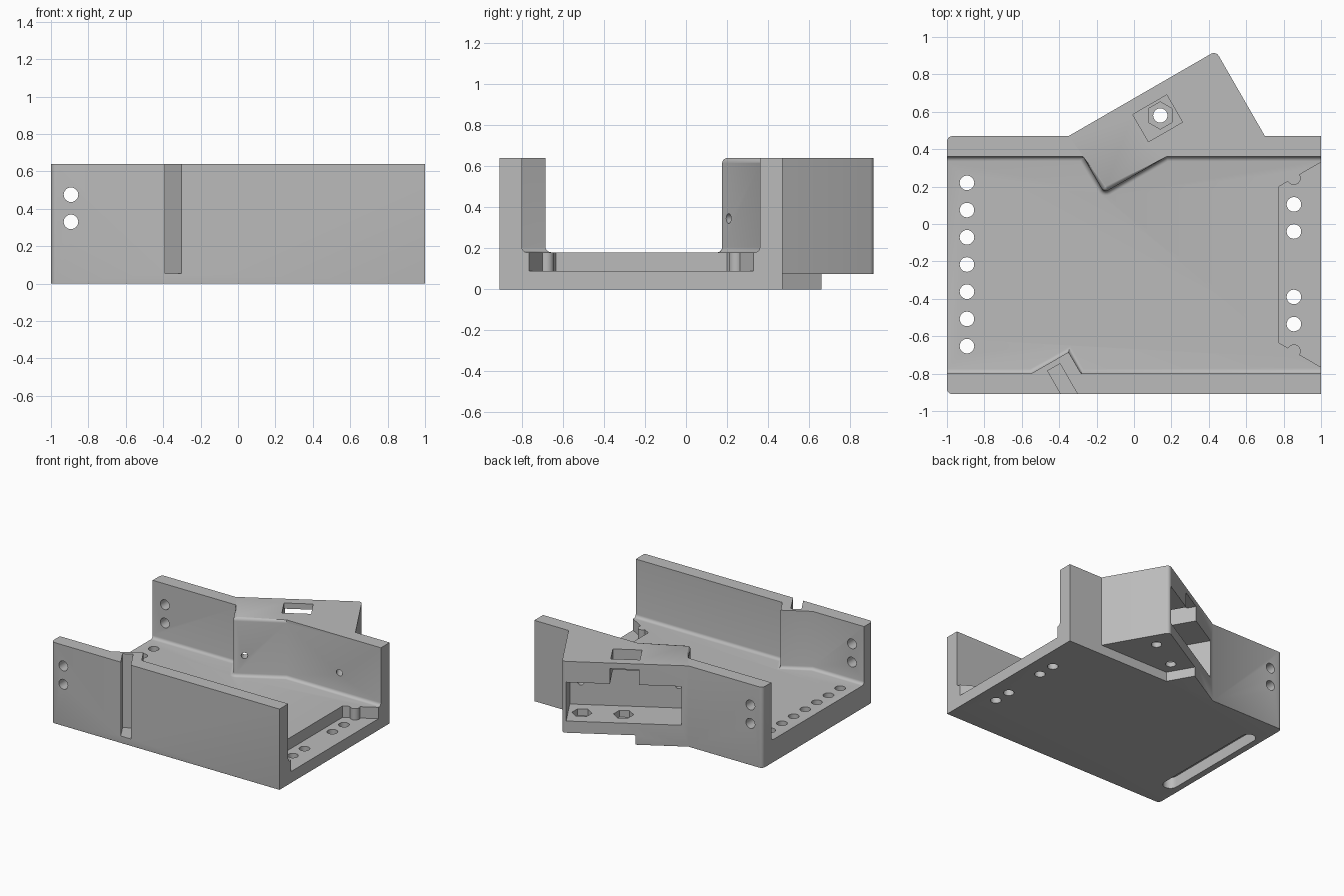
import bpy, bmesh, math
from mathutils import Vector

cube = bpy.data.objects.get("Cube")
if cube:
    bpy.data.objects.remove(cube, do_unlink=True)

grey = bpy.data.materials.new("plain_grey")
grey.use_nodes = True
tone = (0.5, 0.5, 0.5, 1)
grey.diffuse_color = tone
grey.node_tree.nodes["Principled BSDF"].inputs["Base Color"].default_value = tone

TOP, FLOOR = 0.64, 0.18
U = Vector((math.cos(math.radians(30)), 0.5))
V = Vector((-0.5, U.x))
PIVOT = Vector((-0.35, 0.47))


def plan(u, v):
    """Point in the slanted housing's own frame."""
    return tuple(PIVOT + U * u + V * v)


def finish(bm, name):
    bmesh.ops.recalc_face_normals(bm, faces=bm.faces)
    mesh = bpy.data.meshes.new(name)
    bm.to_mesh(mesh)
    bm.free()
    obj = bpy.data.objects.new(name, mesh)
    bpy.context.collection.objects.link(obj)
    return obj


def round_edges(bm, test, radius, segments=5):
    edges = [e for e in bm.edges if test(e.verts[0].co, e.verts[1].co)]
    if edges:
        bmesh.ops.bevel(bm, geom=edges, offset=radius, segments=segments,
                        profile=0.5, affect='EDGES', clamp_overlap=True)


def prism(name, points, z0, z1, rounds=()):
    bm = bmesh.new()
    base = bm.faces.new([bm.verts.new((x, y, z0)) for x, y in points])
    moved = bmesh.ops.extrude_face_region(bm, geom=[base])["geom"]
    top = [g for g in moved if isinstance(g, bmesh.types.BMVert)]
    bmesh.ops.translate(bm, verts=top, vec=(0, 0, z1 - z0))
    bmesh.ops.recalc_face_normals(bm, faces=bm.faces)
    for test, radius in rounds:
        round_edges(bm, test, radius)
    return finish(bm, name)


def slanted_box(name, u0, u1, v0, v1, z0, z1):
    return prism(name, [plan(u0, v0), plan(u1, v0), plan(u1, v1), plan(u0, v1)], z0, z1)


def rod(name, start, end, radius, sides=24):
    a, b = Vector(start), Vector(end)
    bm = bmesh.new()
    bmesh.ops.create_cone(bm, cap_ends=True, segments=sides, radius1=radius,
                          radius2=radius, depth=(b - a).length)
    obj = finish(bm, name)
    obj.data.transform((b - a).to_track_quat('Z', 'Y').to_matrix().to_4x4())
    for vert in obj.data.vertices:
        vert.co += (a + b) / 2
    return obj


def combine(tool, operation='DIFFERENCE'):
    tool.hide_render = True
    mod = body.modifiers.new("combine", 'BOOLEAN')
    mod.operation, mod.solver, mod.object = operation, 'EXACT', tool
    bpy.context.view_layer.objects.active = body
    bpy.ops.object.modifier_apply(modifier=mod.name)
    bpy.data.objects.remove(tool, do_unlink=True)


def upright(a, b):
    return abs(a.z - b.z) > 0.1


# Outer body, rounded along its lower edges and left corners
def outer_corner(a, b):
    return upright(a, b) and (a.x < -0.9 or a.y > 0.9)


def lower_edge(a, b):
    m = (a + b) / 2
    return max(a.z, b.z) < 0.001 and m.y < 0.8 and (m.y < -0.9 or m.x < 0.5)


body = prism("bracket_body",
             [(-1, -0.91), (1, -0.91), (1, 0.47), (0.7, 0.47), plan(0.91, 0), plan(0, 0), (-1, 0.47)],
             0, TOP, [(outer_corner, 0.03), (lower_edge, 0.03)])

# Undercut below the slanted housing
combine(prism("undercut", [(0.09, 0.47), (0.7, 0.47), (0.9, 1.1), (-0.26, 1.076)], -0.2, 0.075))


# Channel between the walls, with a floor fillet
def nose_corner(a, b):
    return upright(a, b) and abs(a.x + 0.16) < 0.01


def floor_edge(a, b):
    return max(a.z, b.z) < FLOOR + 0.001 and abs(a.x + b.x) < 2.3


combine(prism("channel",
              [(-1.2, -0.8), (-0.55, -0.8), (-0.35, -0.685), (-0.283, -0.8), (1.2, -0.8),
               (1.2, 0.36), (0.175, 0.36), (-0.16, 0.167), (-0.272, 0.36), (-1.2, 0.36)],
              FLOOR, 1, [(nose_corner, 0.025), (floor_edge, 0.025)]))

# Rounded top rim of the inner housing
bm = bmesh.new()
bm.from_mesh(body.data)
round_edges(bm, lambda a, b: min(a.z, b.z) > TOP - 0.01 and 0.16 < (a.y + b.y) / 2 < 0.355
            and abs(a.x) < 0.5 and abs(b.x) < 0.5, 0.035)
bm.to_mesh(body.data)
bm.free()

# Recess at the open right end, with two round pegs in its sides
combine(prism("end_recess", [(0.775, -0.635), (1.1, -0.823), (1.1, 0.388), (0.775, 0.2)], 0.09, 0.4))
for y in (0.245, -0.68):
    combine(rod("recess_peg", (0.855, y, 0.05), (0.855, y, FLOOR), 0.036), 'UNION')
for y in (0.105, -0.04, -0.39, -0.535):
    combine(rod("recess_hole", (0.855, y, -0.1), (0.855, y, 0.3), 0.039))

# Underside slot with rounded ends and its row of holes
arc = [math.pi * i / 12 for i in range(13)]
slot = [(-0.893 + 0.055 * math.cos(t), 0.22 + 0.055 * math.sin(t)) for t in arc]
slot += [(-0.893 - 0.055 * math.cos(t), -0.655 - 0.055 * math.sin(t)) for t in arc]
combine(prism("underside_slot", slot, -0.1, 0.09))
for i in range(7):
    y = 0.22 - 0.1455 * i
    combine(rod("row_hole", (-0.893, y, -0.1), (-0.893, y, 0.3), 0.039))

# Paired holes through both walls
for z in (0.33, 0.475):
    combine(rod("wall_hole", (-0.893, -1.1, z), (-0.893, 0.7, z), 0.039))

# Slanted slit in the front wall
combine(prism("front_slit", [(-0.462, -0.785), (-0.395, -0.747), (-0.25, -1), (-0.338, -1)], 0.055, 1))

# Housing pocket, notch and top opening
combine(slanted_box("pocket", 0.05, 0.88, -0.29, 0.1, 0.168, 0.475))
combine(slanted_box("pocket_notch", 0.355, 0.565, -0.24, 0.1, 0.4, 0.595))
combine(slanted_box("top_opening", 0.355, 0.565, -0.24, -0.072, 0.4, 0.8))

# Nut seats and screw holes in the pocket floor
for u in (0.48, 0.78):
    p = plan(u, -0.15)
    combine(rod("nut_seat", (*p, 0.115), (*p, 0.3), 0.073, 6))
    combine(rod("screw_hole", (*p, -0.1), (*p, 0.3), 0.038))

# Pin holes from the pocket into the channel
for u in (0.095, 0.8):
    combine(rod("pin_hole", (*plan(u, -0.2), 0.345), (*plan(u, -0.75), 0.345), 0.024, 16))

# Final colour and shading
body.data.materials.clear()
body.data.materials.append(grey)
for face in body.data.polygons:
    face.material_index = 0
bpy.ops.object.select_all(action='DESELECT')
body.select_set(True)
bpy.context.view_layer.objects.active = body
bpy.ops.object.shade_smooth_by_angle(angle=math.radians(30))
